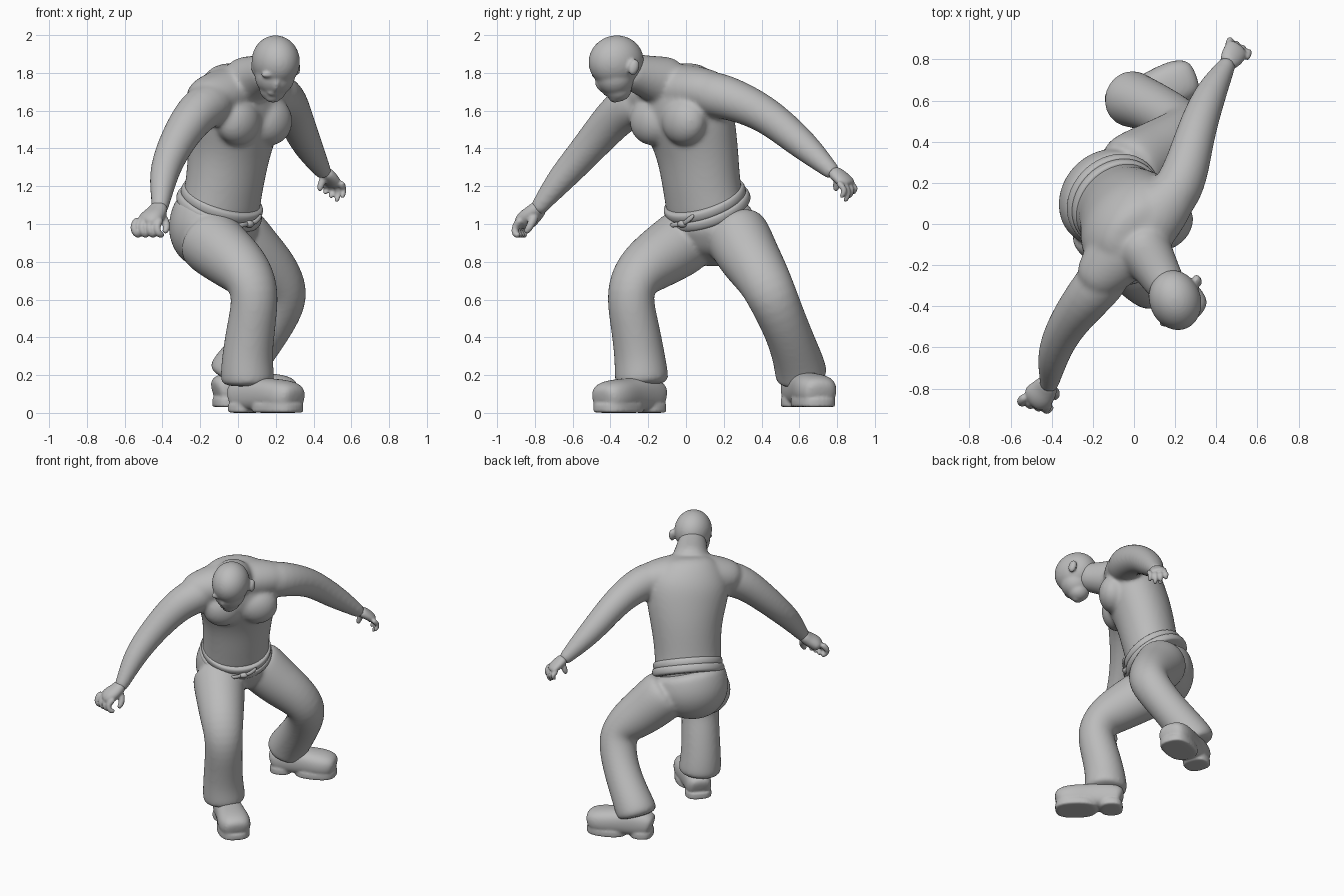
import bpy, bmesh, math
from mathutils import Vector, Matrix

if "Cube" in bpy.data.objects:
    bpy.data.objects.remove(bpy.data.objects["Cube"])

clay = bpy.data.materials.new("clay_grey")
clay.use_nodes = True
clay.diffuse_color = (0.5, 0.5, 0.5, 1)
clay.node_tree.nodes["Principled BSDF"].inputs["Base Color"].default_value = (0.5, 0.5, 0.5, 1)

SIDE = Vector((1, 1, 0)).normalized()      # towards the figure's left
FRONT = Vector((1, -1, 0)).normalized()    # way the chest faces
UP = Vector((0, 0, 1))


def loft(bm, sections, wide=SIDE, sides=16, power=1.0, floor=None):
    """Tube through (x, y, z, half width[, half depth]) sections."""
    pts = [Vector(s[:3]) for s in sections]
    rings = []
    for i, s in enumerate(sections):
        t = (pts[min(i + 1, len(pts) - 1)] - pts[max(i - 1, 0)]).normalized()
        u = (wide - t * t.dot(wide)).normalized()
        v = t.cross(u)
        ring = []
        for k in range(sides):
            a = math.tau * k / sides
            c, n = math.cos(a), math.sin(a)
            p = pts[i] + u * s[3] * math.copysign(abs(c) ** power, c) \
                + v * s[-1] * math.copysign(abs(n) ** power, n)
            if floor is not None:
                p.z = max(p.z, floor)
            ring.append(bm.verts.new(p))
        rings.append(ring)
    for a, b in zip(rings, rings[1:]):
        for k in range(sides):
            j = (k + 1) % sides
            bm.faces.new((a[k], a[j], b[j], b[k]))
    bm.faces.new(rings[0][::-1])
    bm.faces.new(rings[-1])


def blob(bm, centre, size, x_axis=SIDE, z_axis=UP):
    """Ellipsoid with half sizes along x_axis, their cross product and z_axis."""
    x = Vector(x_axis).normalized()
    z = Vector(z_axis)
    z = (z - x * z.dot(x)).normalized()
    rot = Matrix((x, z.cross(x), z)).transposed().to_4x4()
    m = Matrix.Translation(centre) @ rot @ Matrix.Diagonal((*size, 1))
    bmesh.ops.create_uvsphere(bm, u_segments=16, v_segments=10, radius=1, matrix=m)


def finish(name, bm, voxel=0.0, smooth=0):
    bmesh.ops.recalc_face_normals(bm, faces=bm.faces)
    for f in bm.faces:
        f.smooth = True
    me = bpy.data.meshes.new(name)
    bm.to_mesh(me)
    bm.free()
    me.materials.append(clay)
    ob = bpy.data.objects.new(name, me)
    bpy.context.collection.objects.link(ob)
    sub = ob.modifiers.new("round", 'SUBSURF')
    sub.levels = sub.render_levels = 2
    if voxel:
        rm = ob.modifiers.new("merge", 'REMESH')
        rm.mode, rm.voxel_size, rm.use_smooth_shade = 'VOXEL', voxel, True
        sm = ob.modifiers.new("blend", 'SMOOTH')
        sm.factor, sm.iterations = 0.5, smooth


# Torso, shoulder girdle, neck and arms as one blended body
bm = bmesh.new()
loft(bm, [(-.10, .11, 1.02, .235, .19), (-.09, .1, 1.1, .232, .19), (-.07, .08, 1.22, .228, .192),
          (-.045, .06, 1.4, .245, .2), (-.015, .015, 1.55, .285, .215),
          (-.005, -.025, 1.68, .29, .21), (.0, -.04, 1.79, .21, .15), (.01, -.05, 1.845, .13, .09)])
loft(bm, [(-.23, -.32, 1.64, .1), (-.13, -.21, 1.68, .145, .125), (0, -.06, 1.72, .18, .14),
          (.15, .09, 1.71, .145, .125), (.25, .21, 1.68, .1)], FRONT)
loft(bm, [(.0, -.05, 1.73, .16), (.08, -.17, 1.77, .125), (.14, -.27, 1.8, .102), (.18, -.34, 1.82, .095)])
for s in (-1, 1):
    blob(bm, Vector((0, -.01, 1.545)) + FRONT * .12 + SIDE * .12 * s, (.14, .105, .13))
loft(bm, [(-.08, -.18, 1.66, .13), (-.2, -.33, 1.62, .122), (-.3, -.45, 1.48, .102), (-.37, -.57, 1.34, .088),
          (-.4, -.67, 1.23, .076), (-.41, -.77, 1.1, .048), (-.42, -.8, 1.06, .046)], FRONT)
loft(bm, [(.13, .05, 1.7, .13), (.24, .2, 1.68, .122), (.29, .41, 1.595, .1), (.34, .56, 1.47, .09),
          (.39, .67, 1.375, .074), (.45, .77, 1.28, .046), (.46, .79, 1.26, .044)], FRONT)
finish("torso_and_arms", bm, .012, 14)

# Head bowed forward with the chin tucked in
face = Vector((.34, -.94, 0)).normalized()
across = Vector((.94, .34, 0)).normalized()
bm = bmesh.new()
blob(bm, (.2, -.37, 1.86), (.13, .155, .14), across, UP + face * .2)
blob(bm, (.195, -.375, 1.785), (.11, .11, .11), across)
blob(bm, (.185, -.36, 1.715), (.075, .075, .068), across)
blob(bm, (.185, -.375, 1.67), (.045, .035, .028), across)
blob(bm, (.2, -.455, 1.735), (.018, .024, .042), across, UP + face * .6)
blob(bm, (.19, -.42, 1.692), (.038, .02, .012), across)
for s in (-1, 1):
    blob(bm, Vector((.2, -.46, 1.79)) + across * .042 * s, (.042, .026, .018), across)
    blob(bm, Vector((.2, -.315, 1.83)) + across * .115 * s, (.022, .03, .045), across, UP - face * .3)
finish("head", bm, .009, 5)

# Hands: curled right fist with a thumb, hanging left fingers
bm = bmesh.new()
loft(bm, [(-.41, -.76, 1.11, .046, .04), (-.43, -.8, 1.06, .066, .046), (-.46, -.84, 1.03, .08, .052),
          (-.5, -.86, .99, .07, .045)], FRONT, 12)
for i in range(4):
    x, y = -.545 + .04 * i, -.835 - .012 * i
    loft(bm, [(x + .02, y, 1.03, .025), (x - .01, y - .03, .99, .024), (x, y - .04, .95, .022),
              (x + .03, y - .01, .935, .02)], SIDE, 8)
loft(bm, [(-.42, -.8, 1.05, .03), (-.385, -.81, 1.02, .026), (-.375, -.83, .98, .021),
          (-.39, -.85, .95, .018)], SIDE, 8)
finish("right_hand", bm, .007, 3)

bm = bmesh.new()
loft(bm, [(.45, .77, 1.285, .042, .036), (.475, .81, 1.255, .06, .036), (.5, .85, 1.22, .064, .032),
          (.505, .86, 1.2, .055, .026)], FRONT, 12)
for i in range(4):
    x, y, low = .455 + .03 * i, .89 - .02 * i, .02 * abs(i - 2)
    loft(bm, [(x, y - .03, 1.225, .02), (x + .012, y + .005, 1.19, .019), (x + .015, y + .01, 1.15 + low, .017),
              (x + .005, y - .012, 1.115 + low, .014)], SIDE, 8)
loft(bm, [(.47, .8, 1.26, .026), (.44, .8, 1.22, .022), (.43, .79, 1.17, .017)], SIDE, 8)
finish("left_hand", bm, .007, 3)

# Loose trousers, flared over the shoes
bm = bmesh.new()
loft(bm, [(-.1, .12, 1.11, .235, .2), (-.12, .125, 1.05, .255, .22), (-.135, .13, .97, .265, .235),
          (-.125, .125, .87, .235, .2), (-.1, .11, .79, .14, .12)])
loft(bm, [(-.19, .03, .95, .17), (-.14, -.02, .9, .18), (-.06, -.12, .835, .167), (.045, -.25, .745, .147),
          (.098, -.305, .64, .127), (.07, -.27, .46, .13), (.048, -.245, .3, .136),
          (.05, -.235, .19, .147), (.052, -.232, .14, .14)])
loft(bm, [(-.05, .24, .98, .17), (.0, .28, .93, .178), (.09, .33, .83, .167), (.205, .405, .72, .148),
          (.26, .455, .62, .136), (.16, .535, .44, .122), (.04, .59, .29, .132), (-.02, .61, .21, .143),
          (-.035, .615, .17, .135)])
finish("trousers", bm, .012, 7)

# Two flat waistbands tilted down at the front, with a knotted cord
tilt = (UP + FRONT * .55).normalized()
for name, lift, grow in (("waistband", 0, .004), ("waist_roll", .045, -.006)):
    bm = bmesh.new()
    c = Vector((-.1, .115, 1.085)) + tilt * lift
    loft(bm, [(*(c + tilt * h), .24 + grow + g, .222 + grow + g)
              for h, g in ((-.032, -.02), (-.026, .004), (0, .009), (.026, .004), (.032, -.02))])
    finish(name, bm)
bm = bmesh.new()
knot = Vector((.06, -.02, 1.0))
blob(bm, knot, (.03, .022, .02))
for s, drop in ((-1, .01), (1, -.05)):
    ends = [knot, knot + SIDE * .05 * s - UP * drop * .3 + FRONT * .012, knot + SIDE * .09 * s - UP * drop]
    loft(bm, [(*q, .014, .009) for q in ends], UP, 8)
finish("cord_knot", bm)

# Chunky round-toed shoes blended with a sole and a heel block
for name, heel, toe, ground in (("right_shoe", (0, -.16), (.3, -.44), 0),
                                ("left_shoe", (-.1, .575), (.285, .715), .03)):
    start = Vector((*heel, ground))
    d = Vector((toe[0] - heel[0], toe[1] - heel[1], 0))
    length = d.length
    d.normalize()
    w = d.cross(UP)
    at = lambda t, z: start + d * length * t + UP * z
    bm = bmesh.new()
    loft(bm, [(*at(t, z), a, h) for t, z, a, h in (
        (-.06, .08, .06, .06), (0, .09, .088, .085), (.25, .1, .092, .1), (.5, .095, .098, .09),
        (.75, .09, .115, .09), (.95, .085, .102, .08), (1.04, .075, .065, .05))],
        w, power=.8, floor=ground + .012)
    for mid, half, wide in ((.7, .35, .108), (.12, .19, .09)):
        loft(bm, [(*at(mid, z), length * half, wide) for z in (0, .004, .046, .05)], d, power=.75)
    finish(name, bm, .009, 3)
